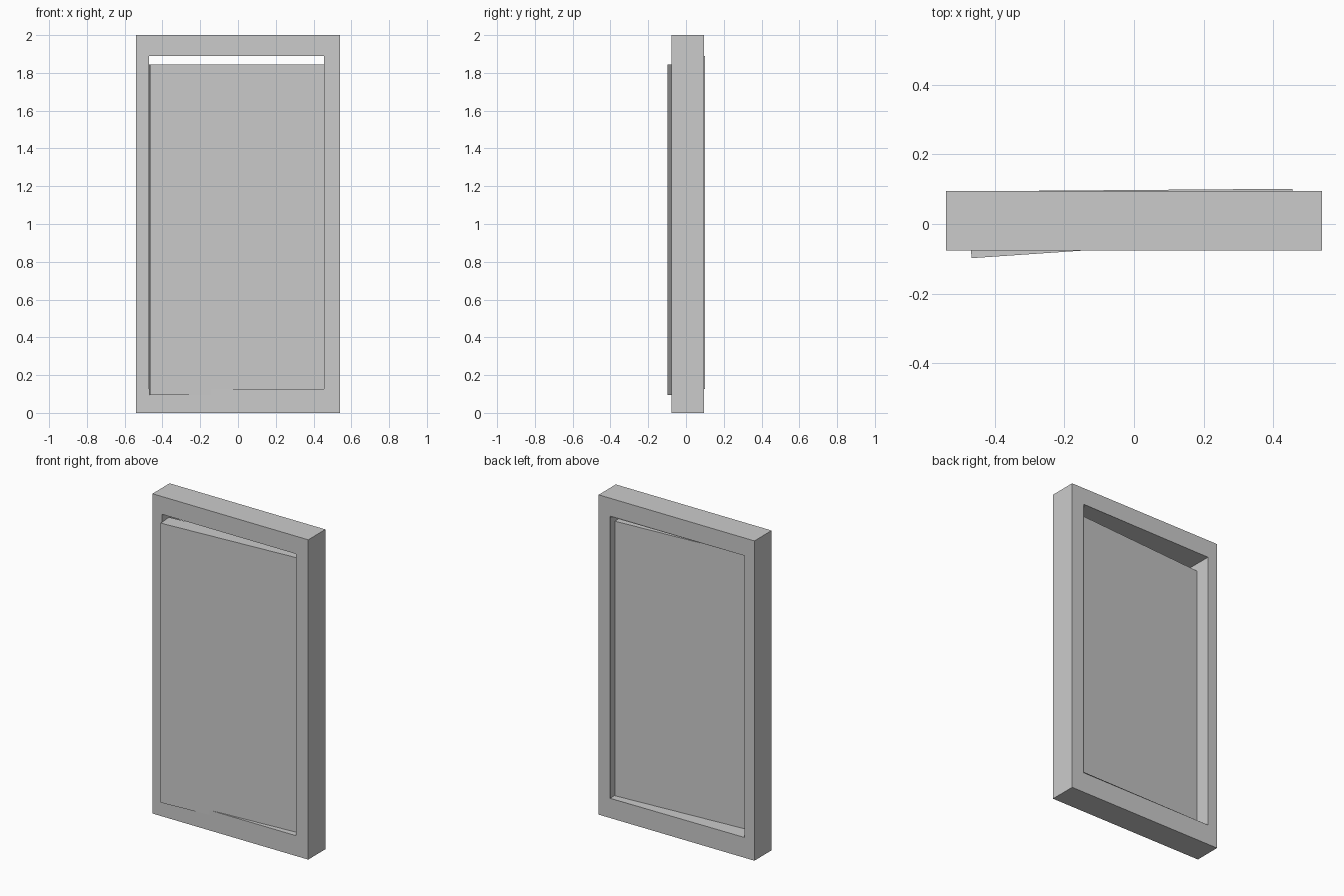
import bpy, bmesh, math
from mathutils import Matrix, Vector

if "Cube" in bpy.data.objects:
    bpy.data.objects.remove(bpy.data.objects["Cube"])


def finish(bm, name):
    mesh = bpy.data.meshes.new(name)
    bm.to_mesh(mesh)
    bm.free()
    obj = bpy.data.objects.new(name, mesh)
    bpy.context.collection.objects.link(obj)
    return obj


def rect_loop(bm, x0, x1, z0, z1, y):
    return [bm.verts.new((x, y, z)) for x, z in ((x0, z0), (x1, z0), (x1, z1), (x0, z1))]


def bridge(bm, a, b):
    for i in range(4):
        j = (i + 1) % 4
        bm.faces.new((a[i], a[j], b[j], b[i]))


FRONT, BACK = -0.076, 0.094
OUTER = (-0.539, 0.539, 0.0, 2.0)
INNER = (-0.472, 0.455, 0.127, 1.889)

# Frame: rectangular ring with an off-centre opening
bm = bmesh.new()
of, ob = rect_loop(bm, *OUTER, FRONT), rect_loop(bm, *OUTER, BACK)
nf, nb = rect_loop(bm, *INNER, FRONT), rect_loop(bm, *INNER, BACK)
for a, b in ((of, ob), (ob, nb), (nb, nf), (nf, of)):
    bridge(bm, a, b)
bmesh.ops.recalc_face_normals(bm, faces=bm.faces)
finish(bm, "door_frame")

# Thin lip at the back of the opening, growing towards the hinge side
bm = bmesh.new()
lip_y, x0, x1, z0, z1 = 0.101, -0.45, *INNER[1:]
base = [bm.verts.new(p) for p in ((x1, BACK, z0), (x1, BACK, z1))]
edge = [bm.verts.new(p) for p in ((x1, lip_y, z0), (x1, lip_y, z1))]
tips = [bm.verts.new(p) for p in ((x0, BACK, z0), (x0, BACK, z1))]
bm.faces.new((base[0], base[1], edge[1], edge[0]))
for i in range(2):
    bm.faces.new((base[i], edge[i], tips[i]))
finish(bm, "opening_lip")

# Door panel: slab turned slightly open about the vertical axis
W, T, H = 0.926, 0.092, 1.748
bm = bmesh.new()
bmesh.ops.create_cube(bm, size=1.0)
bmesh.ops.scale(bm, vec=(W, T, H), verts=bm.verts)
bmesh.ops.translate(bm, vec=(W / 2, T / 2, H / 2), verts=bm.verts)
panel = finish(bm, "door_panel")
panel.matrix_world = Matrix.Translation(Vector((-0.466, -0.098, 0.096))) @ Matrix.Rotation(math.radians(3.9), 4, 'Z')
